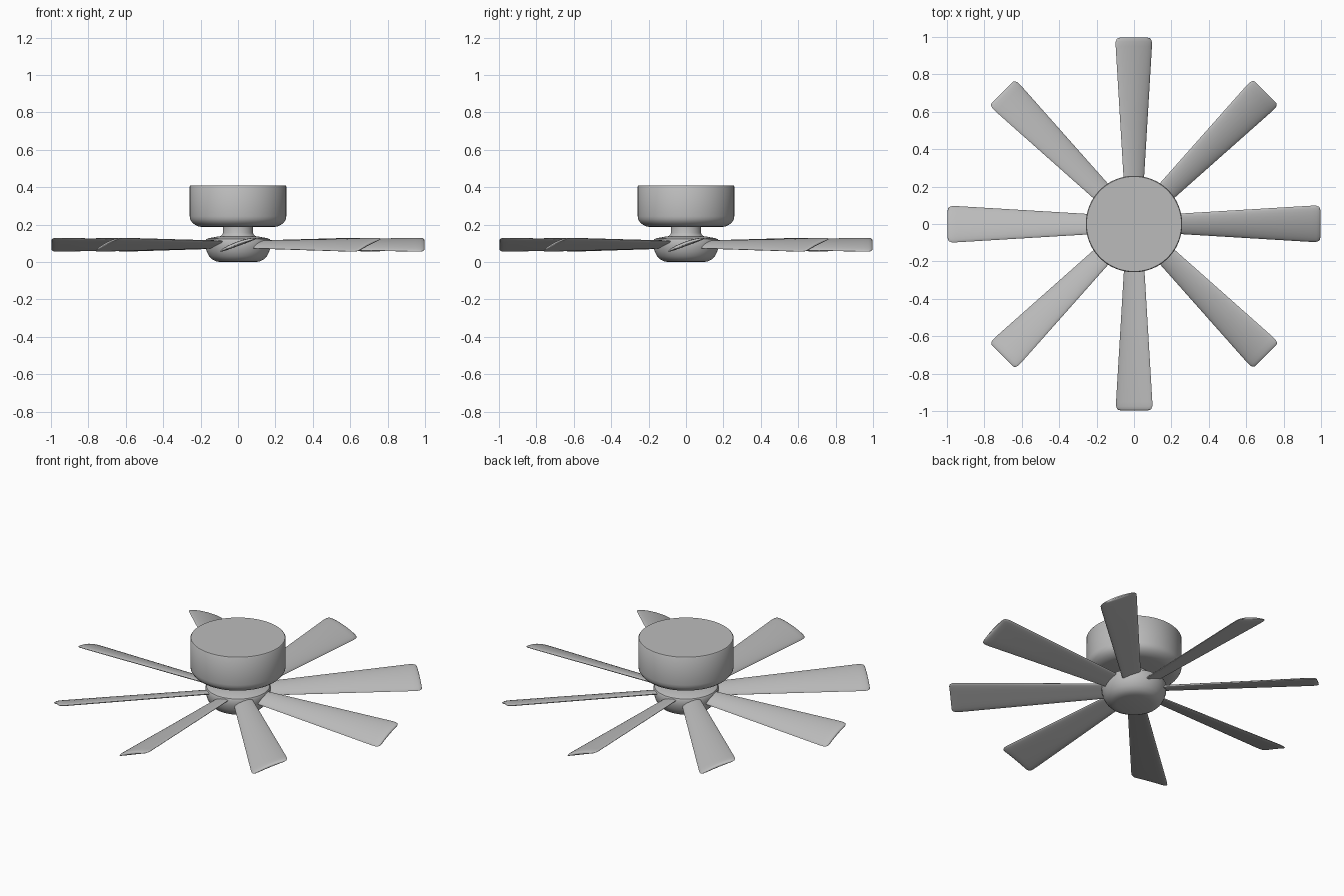
import bpy, bmesh, math
from mathutils import Matrix

if "Cube" in bpy.data.objects:
    bpy.data.objects.remove(bpy.data.objects["Cube"])

grey = bpy.data.materials.new("satin grey")
grey.diffuse_color = (0.5, 0.5, 0.5, 1)
grey.use_nodes = True
grey.node_tree.nodes["Principled BSDF"].inputs["Base Color"].default_value = grey.diffuse_color


def finish(name, bm, angle):
    """Turn a bmesh into a named, smooth shaded object."""
    bmesh.ops.recalc_face_normals(bm, faces=bm.faces)
    mesh = bpy.data.meshes.new(name)
    bm.to_mesh(mesh)
    bm.free()
    mesh.materials.append(grey)
    ob = bpy.data.objects.new(name, mesh)
    bpy.context.collection.objects.link(ob)
    bpy.ops.object.select_all(action='DESELECT')
    ob.select_set(True)
    bpy.context.view_layer.objects.active = ob
    bpy.ops.object.shade_smooth_by_angle(angle=math.radians(angle))
    return ob


def skin(bm, rings):
    """Bridge closed rings of equal length and cap both ends."""
    n = len(rings[0])
    for a, b in zip(rings, rings[1:]):
        for i in range(n):
            j = (i + 1) % n
            bm.faces.new((a[i], a[j], b[j], b[i]))
    bm.faces.new(rings[0])
    bm.faces.new(rings[-1])


def lathe(name, profile, segments=64):
    """Revolve (radius, height) points about z."""
    bm = bmesh.new()
    rings = [[bm.verts.new((r * math.cos(2 * math.pi * i / segments),
                            r * math.sin(2 * math.pi * i / segments), z))
              for i in range(segments)] for r, z in profile]
    skin(bm, rings)
    return finish(name, bm, 40)


# Ceiling motor housing with rounded lower edge
lathe("motor_housing", [(0.19, 0.187), (0.212, 0.191), (0.231, 0.20), (0.247, 0.213),
                        (0.256, 0.229), (0.258, 0.245), (0.258, 0.405), (0.254, 0.41)])

# Short stem, flared at its foot
lathe("stem", [(0.10, 0.12), (0.095, 0.138), (0.085, 0.145), (0.08, 0.155), (0.08, 0.195)])

# Rotor hub with bowl-shaped underside
lathe("hub", [(0.095, 0.0), (0.118, 0.004), (0.138, 0.014), (0.155, 0.032),
              (0.167, 0.055), (0.174, 0.08), (0.176, 0.112), (0.171, 0.122),
              (0.155, 0.128), (0.10, 0.138)])

# Blade: pitched, gently cambered section that widens outward to a rounded tip
PITCH = math.radians(20)
SIDES = 24
# radius, loss of half width, thickness factor
STATIONS = [(0.13, 0, 1), (0.55, 0, 1), (0.95, 0, 1), (0.975, 0.002, 0.92),
            (0.988, 0.008, 0.75), (0.994, 0.016, 0.5), (0.996, 0.026, 0.25)]


def make_blade(name, angle):
    bm = bmesh.new()
    turn = Matrix.Rotation(angle, 4, 'Z')
    rings = []
    for r, loss, thick in STATIONS:
        half = (0.055 + 0.06 * (r - 0.25)) / math.cos(PITCH) - loss
        ring = []
        for i in range(SIDES):
            a = 2 * math.pi * i / SIDES
            c, s = math.cos(a), math.sin(a)
            u = half * c
            v = 0.012 * thick * s + 0.006 * (1 - c * c) - 0.003
            y = u * math.cos(PITCH) - v * math.sin(PITCH)
            z = u * math.sin(PITCH) + v * math.cos(PITCH) + 0.095
            ring.append(bm.verts.new((r, y, z)))
        rings.append(ring)
    skin(bm, rings)
    bm.transform(turn)
    return finish(name, bm, 60)


for k in range(8):
    make_blade(f"blade_{k + 1}", k * math.pi / 4)
